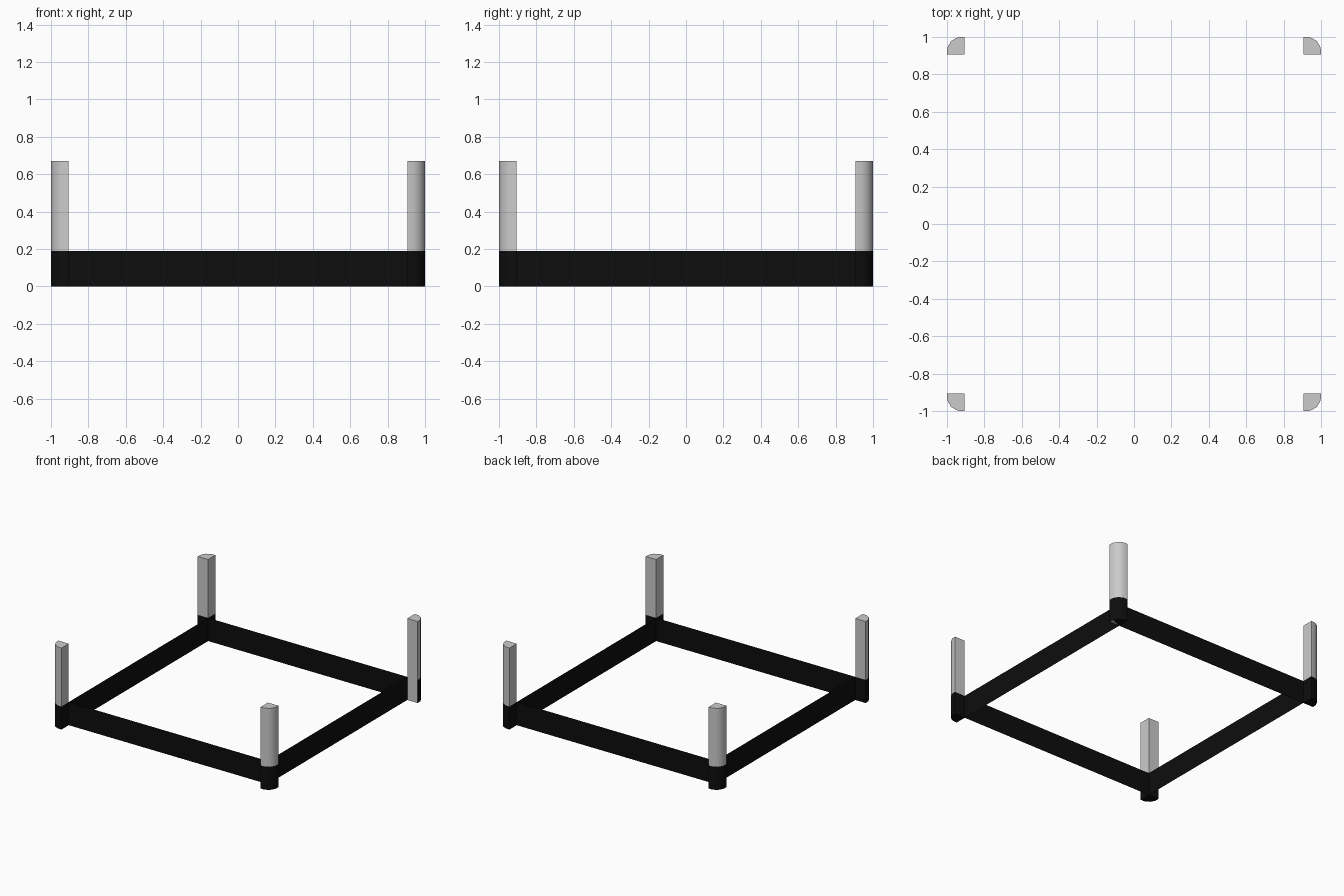
import bpy, bmesh

if "Cube" in bpy.data.objects:
    bpy.data.objects.remove(bpy.data.objects["Cube"])

IN, OUT = 0.905, 1.0       # inner and outer faces of the corner posts
BAND, TOP = 0.19, 0.67     # height of black band, height of posts
# rounded-corner section, as fractions of the post width (first point = inner corner)
SECTION = [(0, 0), (1, 0), (0.98, 0.4), (0.77, 0.77), (0.4, 0.98), (0, 1)]


def material(name, v):
    m = bpy.data.materials.new(name)
    m.diffuse_color = (v, v, v, 1)
    m.use_nodes = True
    m.node_tree.nodes["Principled BSDF"].inputs["Base Color"].default_value = m.diffuse_color
    return m


GREY, BLACK = material("grey", 0.8), material("black", 0.004)


def add_object(name, bm, mats):
    me = bpy.data.meshes.new(name)
    bm.to_mesh(me)
    bm.free()
    for m in mats:
        me.materials.append(m)
    ob = bpy.data.objects.new(name, me)
    bpy.context.collection.objects.link(ob)
    return ob


def corner_post(name, sx, sy, bare_end=False):
    """Grey post with a black lower band; bare_end leaves one band face grey."""
    bm = bmesh.new()
    w = OUT - IN
    rings = [[bm.verts.new((sx * (IN + w * a), sy * (IN + w * b), z)) for a, b in SECTION]
             for z in (0, BAND, TOP)]
    n = len(SECTION)
    for lo, hi, mat in ((rings[0], rings[1], 1), (rings[1], rings[2], 0)):
        for i in range(n):
            j = (i + 1) % n
            f = bm.faces.new((lo[i], lo[j], hi[j], hi[i]))
            f.material_index = 0 if bare_end and i == 0 else mat
            f.smooth = True
    bm.faces.new(rings[2])
    # underside as a fan from the inner corner
    for i in range(1, n - 1):
        f = bm.faces.new((rings[0][0], rings[0][i], rings[0][i + 1]))
        f.material_index = 0 if bare_end and i == 1 else 1
    bmesh.ops.recalc_face_normals(bm, faces=bm.faces)
    ob = add_object(name, bm, (GREY, BLACK))
    bpy.ops.object.select_all(action='DESELECT')
    ob.select_set(True)
    bpy.context.view_layer.objects.active = ob
    bpy.ops.object.shade_smooth_by_angle(angle=0.9)


# four corner posts
for sx, side in ((-1, "left"), (1, "right")):
    for sy, end in ((-1, "front"), (1, "back")):
        corner_post(f"{end}_{side}_post", sx, sy, bare_end=(sx == 1 and sy == 1))

# thin black rails joining the inner corners of the posts
C = [(-IN, -IN), (IN, -IN), (IN, IN), (-IN, IN)]
for i, name in enumerate(("front_rail", "right_rail", "back_rail", "left_rail")):
    (x0, y0), (x1, y1) = C[i], C[(i + 1) % 4]
    bm = bmesh.new()
    bm.faces.new([bm.verts.new(p) for p in
                  ((x0, y0, 0), (x1, y1, 0), (x1, y1, BAND), (x0, y0, BAND))])
    add_object(name, bm, (BLACK,))
